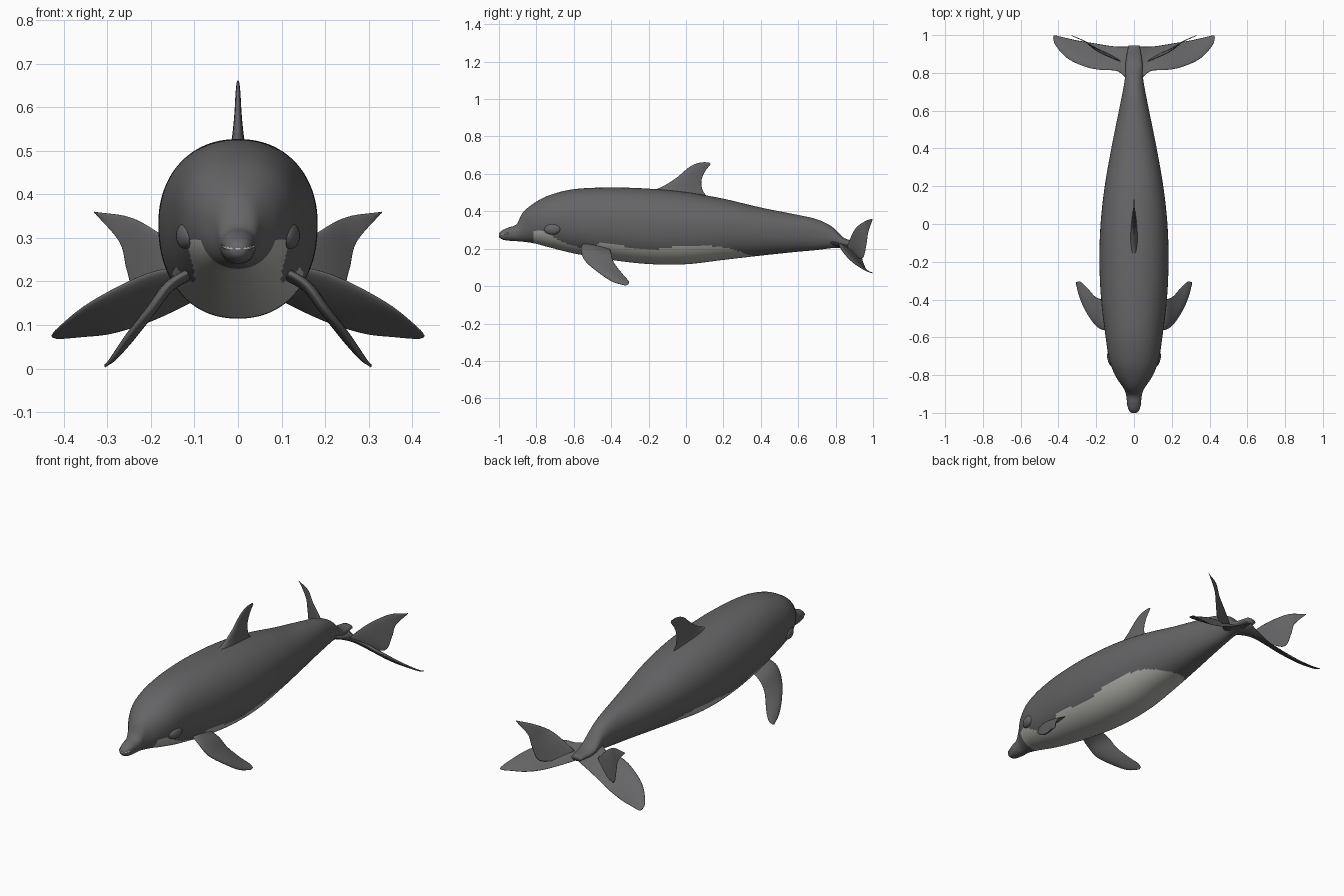
import bpy, bmesh, math
from mathutils import Vector

if "Cube" in bpy.data.objects:
    bpy.data.objects.remove(bpy.data.objects["Cube"])


def material(name, rgb):
    m = bpy.data.materials.new(name)
    m.diffuse_color = (*rgb, 1)
    m.use_nodes = True
    m.node_tree.nodes["Principled BSDF"].inputs["Base Color"].default_value = m.diffuse_color
    return m


DARK = material("dark grey skin", (0.13, 0.13, 0.135))
PALE = material("pale grey belly", (0.47, 0.47, 0.44))


def interp(table, t):
    """Smooth interpolation of rows (key, values...) at key t."""
    n = len(table)
    i = max(k for k in range(n - 1) if table[k][0] <= t or k == 0)
    a, b = table[i], table[i + 1]
    p, q = table[max(i - 1, 0)], table[min(i + 2, n - 1)]
    h = b[0] - a[0]
    s = min(max((t - a[0]) / h, 0), 1)
    out = []
    for k in range(1, len(a)):
        ma = (b[k] - p[k]) / (b[0] - p[0]) * h
        mb = (q[k] - a[k]) / (q[0] - a[0]) * h
        out.append((2*s**3 - 3*s*s + 1) * a[k] + (s**3 - 2*s*s + s) * ma
                   + (3*s*s - 2*s**3) * b[k] + (s**3 - s*s) * mb)
    return out


def loft(name, rings, mats, rule=None):
    """Skin a list of closed rings, cap both ends, smooth shade."""
    bm = bmesh.new()
    vs = [[bm.verts.new(p) for p in r] for r in rings]
    n = len(rings[0])
    for a, b in zip(vs, vs[1:]):
        for j in range(n):
            bm.faces.new((a[j], a[(j + 1) % n], b[(j + 1) % n], b[j]))
    bm.faces.new(vs[0])
    bm.faces.new(vs[-1])
    bmesh.ops.recalc_face_normals(bm, faces=bm.faces)
    for f in bm.faces:
        f.smooth = True
        if rule:
            f.material_index = rule(f.calc_center_median())
    me = bpy.data.meshes.new(name)
    bm.to_mesh(me)
    bm.free()
    for m in mats:
        me.materials.append(m)
    ob = bpy.data.objects.new(name, me)
    bpy.context.collection.objects.link(ob)
    return ob


def fin(name, lead, trail, ratio, side=1, steps=28, m=12):
    """Blade with a rounded section between leading and trailing edges."""
    L = [(i, *p) for i, p in enumerate(lead)]
    T = [(i, *p) for i, p in enumerate(trail)]
    end = len(lead) - 1
    at = lambda t: (Vector(interp(L, t)), Vector(interp(T, t)))
    rings = []
    for s in range(steps + 1):
        t = end * s / steps
        a, b = at(t)
        a0, b0 = at(max(t - 0.1, 0))
        a1, b1 = at(min(t + 0.1, end))
        chord = b - a
        nrm = chord.cross(a1 + b1 - a0 - b0).normalized()
        th = max(ratio * chord.length, 0.002)
        ring = []
        for j in range(2 * m):
            ang = math.pi * j / m
            u = (1 - math.cos(ang)) / 2
            h = 2.4 * math.sqrt(u) * (1 - u) * th * (1 if j < m else -1)
            p = a + chord * u + nrm * h
            ring.append((p.x * side, p.y, p.z))
        rings.append(ring)
    return loft(name, rings, [DARK])


# Body with beak: y, top, bottom, half width
BODY = [(-1.0, .282, .262, .012), (-.985, .297, .25, .026), (-.95, .313, .243, .036),
        (-.905, .332, .24, .042), (-.875, .39, .238, .052), (-.81, .445, .228, .095),
        (-.73, .486, .207, .128), (-.6, .518, .175, .15), (-.4, .527, .14, .174),
        (-.2, .521, .118, .183), (0, .502, .117, .177), (.2, .467, .14, .155),
        (.4, .42, .163, .12), (.6, .38, .184, .08), (.7, .357, .193, .06),
        (.78, .318, .203, .047), (.85, .255, .205, .045), (.945, .236, .208, .03)]
# Upper limit of the pale underside: y, z
PALE_TOP = [(-.82, .30), (-.75, .29), (-.68, .245), (-.6, .215), (-.5, .2), (-.46, .235),
            (-.4, .225), (-.2, .197), (0, .215), (.2, .208), (.3, .18), (.37, .155)]


def body_ring(y, n=96):
    top, bot, w = interp(BODY, y)
    zc = bot + (top - bot) * 0.53
    ring = []
    for j in range(n):
        a = 2 * math.pi * j / n
        c, s = math.cos(a), math.sin(a)
        e = 0.92
        x = w * math.copysign(abs(c) ** e, c)
        r = (top - zc) if s > 0 else (zc - bot)
        ring.append((x, y, zc + r * math.copysign(abs(s) ** e, s)))
    return ring


def belly(c):
    return int(-.82 < c.y < .37 and c.z < interp(PALE_TOP, c.y)[0])


N = 200
loft("body", [body_ring(-1 + 1.945 * i / N) for i in range(N + 1)], [DARK, PALE], belly)

# Thin pale mouth strip around the beak tip
strip = []
for dz in (0, .005):
    pts = [(x * s, y, .272 + dz + (y + 1) * .15)
           for s, seq in ((1, (0, 1, 2, 3)), (-1, (3, 2, 1)))
           for x, y in [((0, -1.001), (.018, -.998), (.029, -.984), (.039, -.95))[k] for k in seq]]
    strip.append(pts)
loft("mouth_strip", strip, [PALE])

# Dorsal fin
fin("dorsal_fin",
    [(0, -.22, .50), (0, -.13, .53), (0, -.05, .58), (0, .02, .638), (0, .075, .66), (0, .125, .662)],
    [(0, .13, .46), (0, .09, .51), (0, .083, .565), (0, .1, .61), (0, .12, .637), (0, .132, .652)], .075)

for side, label in ((1, "left"), (-1, "right")):
    # Pectoral flippers
    fin(label + "_flipper",
        [(.10, -.55, .23), (.155, -.562, .195), (.2, -.54, .135), (.25, -.47, .075),
         (.285, -.395, .025), (.305, -.325, .003)],
        [(.10, -.41, .21), (.165, -.40, .175), (.205, -.385, .125), (.25, -.335, .06),
         (.285, -.305, .025), (.306, -.308, .01)], .085, side)
    # Tail flukes
    fin(label + "_fluke",
        [(0, .72, .24), (.08, .805, .232), (.17, .815, .228), (.25, .83, .2),
         (.35, .875, .145), (.415, .945, .092), (.428, .985, .076)],
        [(0, .94, .21), (.1, .94, .155), (.2, .955, .108), (.29, .97, .08),
         (.36, .985, .072), (.41, .997, .068), (.425, .997, .071)], .06, side)
    # Thin upright fins rising from the flukes
    fin(label + "_upper_tail_fin",
        [(.07, .86, .21), (.13, .885, .27), (.187, .912, .315), (.25, .96, .348), (.33, .997, .36)],
        [(.13, .9, .16), (.225, .945, .15), (.255, .965, .225), (.272, .975, .29), (.328, .998, .356)],
        .04, side)
    # Eye bulges on the head
    bpy.ops.mesh.primitive_uv_sphere_add(segments=24, ring_count=12, radius=1,
                                         location=(side * .12, -.715, .305))
    eye = bpy.context.object
    eye.name = label + "_eye_bulge"
    eye.scale = (.02, .045, .03)
    eye.rotation_euler = (0, 0, -side * .25)
    eye.data.materials.append(DARK)
    bpy.ops.object.shade_smooth()
